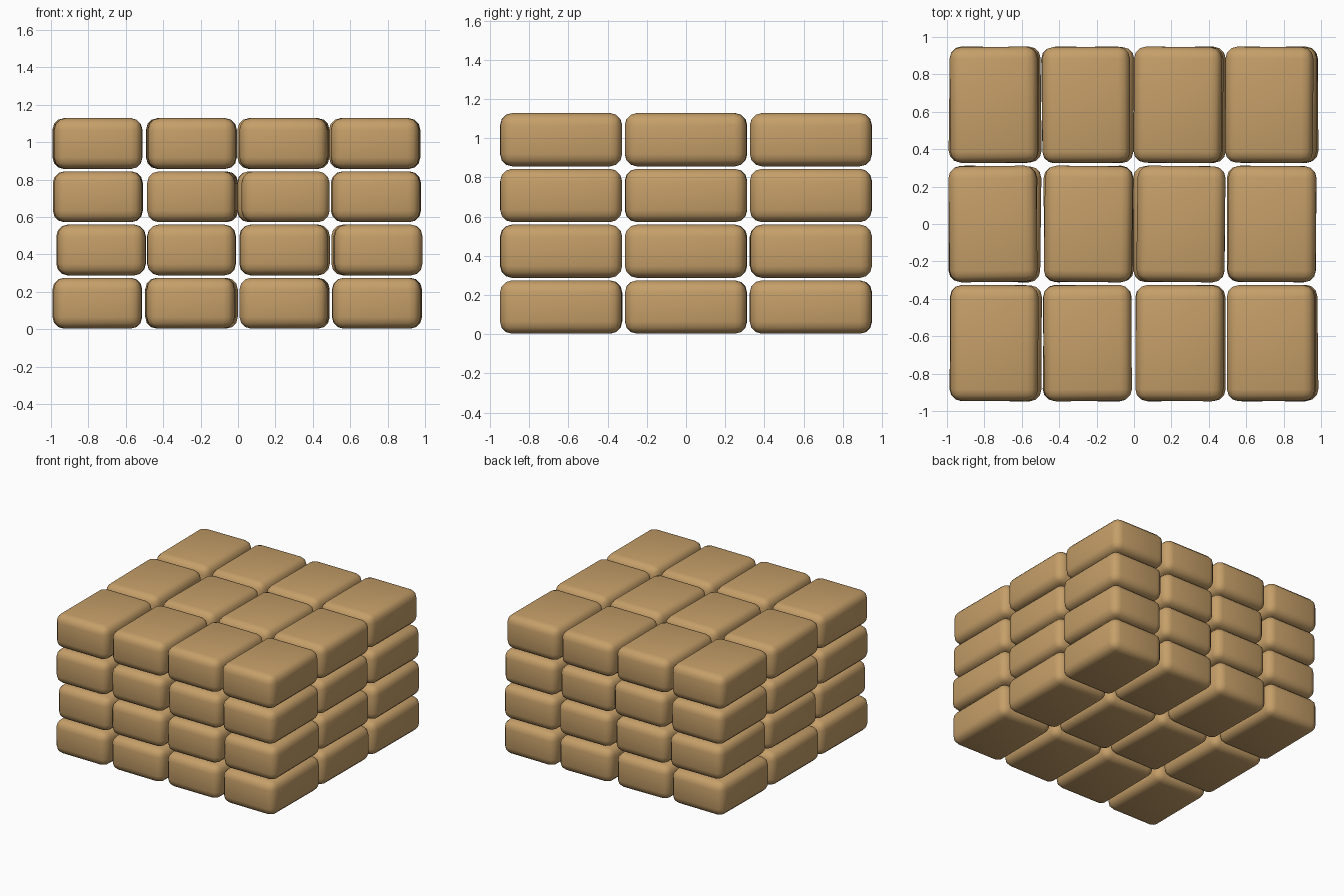
import bpy, math, random

if "Cube" in bpy.data.objects:
    bpy.data.objects.remove(bpy.data.objects["Cube"])

random.seed(4)

# One cloth colour for every sack
cloth = bpy.data.materials.new("tan_cloth")
cloth.diffuse_color = (0.56, 0.345, 0.14, 1)
cloth.use_nodes = True
cloth.node_tree.nodes["Principled BSDF"].inputs["Base Color"].default_value = cloth.diffuse_color

SIZE = (0.47, 0.62, 0.272)          # sack width, depth, height
PITCH = (0.494, 0.637, 0.2845)      # spacing in the stack
COLS, ROWS, LAYERS = 4, 3, 4

# Sideways slip of the sacks in the front row (per layer) and in the top layer (per row)
front_slip = [(-0.005, 0, 0, 0.005), (0.015, 0, 0, 0.01),
              (-0.005, 0, 0.01, 0), (-0.003, 0.002, 0, -0.006)]
top_slip = [front_slip[3], (-0.01, 0.006, 0.007, 0.0), (-0.005, -0.006, -0.01, -0.015)]


def sack(name, x, y, z, turn):
    """Soft rounded block."""
    bpy.ops.mesh.primitive_cube_add(size=1, location=(x, y, z))
    ob = bpy.context.object
    ob.name = name
    ob.scale = SIZE
    bpy.ops.object.transform_apply(location=False, rotation=False, scale=True)
    bevel = ob.modifiers.new("soft_edges", 'BEVEL')
    bevel.width = 0.062
    bevel.segments = 3
    bevel.limit_method = 'NONE'
    bpy.ops.object.modifier_apply(modifier=bevel.name)
    bpy.ops.object.shade_smooth_by_angle(angle=math.radians(40))
    ob.rotation_euler.z = turn
    ob.data.materials.append(cloth)


# Stack of sacks
for k in range(LAYERS):
    for j in range(ROWS):
        for i in range(COLS):
            if j == 0:
                slip = front_slip[k][i]
            elif k == LAYERS - 1:
                slip = top_slip[j][i]
            else:
                slip = random.uniform(-0.014, 0.014)
            sack(f"sack_{k}_{j}_{i}",
                 (i - 1.5) * PITCH[0] - 0.003 + slip,
                 (j - 1) * PITCH[1],
                 SIZE[2] / 2 + 0.003 + k * PITCH[2],
                 random.uniform(-0.015, 0.015))
